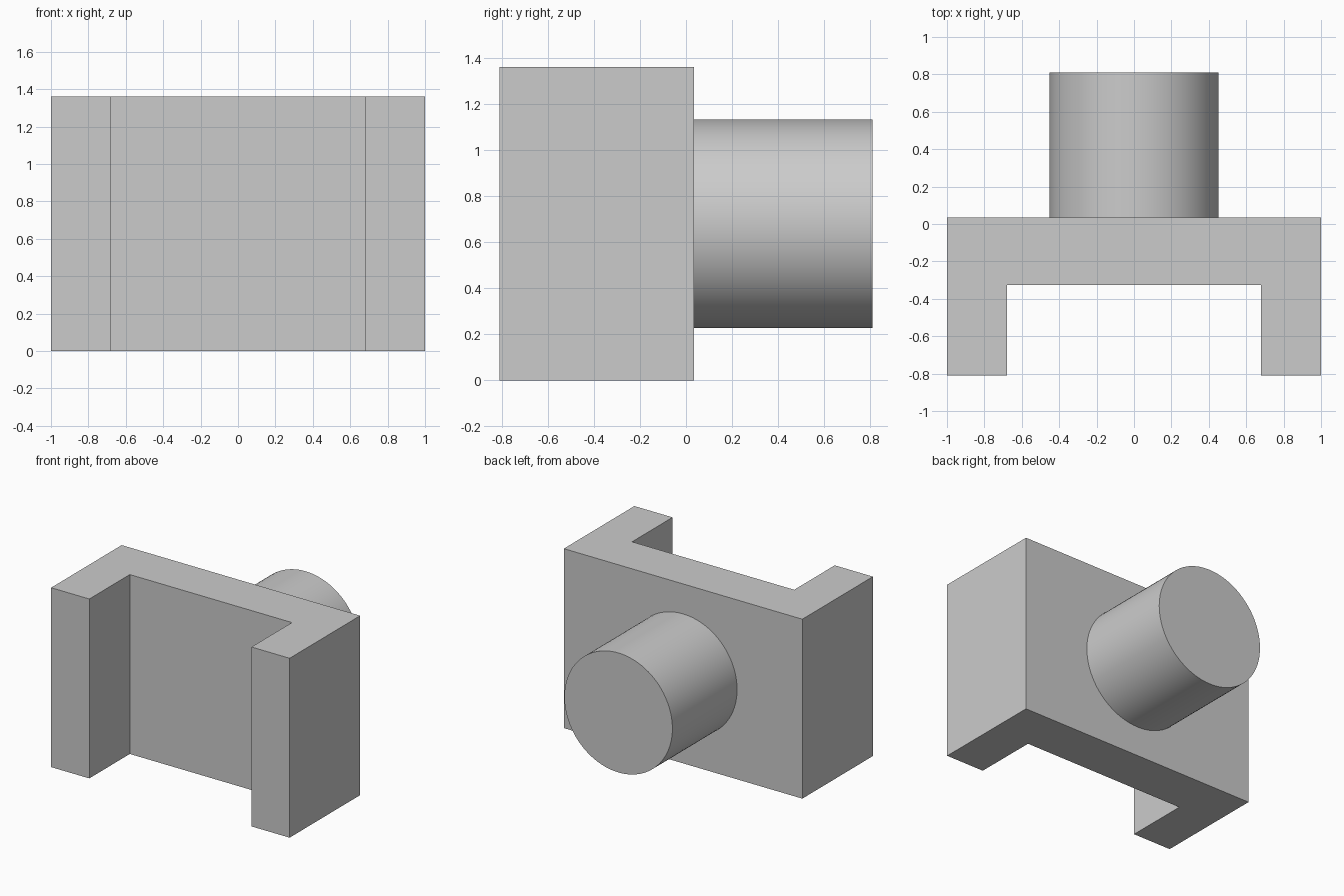
import bpy
import bmesh
import math
from mathutils import Matrix

cube = bpy.data.objects.get("Cube")
if cube:
    bpy.data.objects.remove(cube, do_unlink=True)

HEIGHT = 1.36
BACK, INNER, FRONT = 0.035, -0.325, -0.81
SLOT = 0.68
PEG_END, PEG_RADIUS = 0.81, 0.453

# Plain grey for the whole part
grey = bpy.data.materials.new("grey")
grey.use_nodes = True
colour = (0.6, 0.6, 0.6, 1)
grey.diffuse_color = colour
grey.node_tree.nodes["Principled BSDF"].inputs["Base Color"].default_value = colour


def add_object(name, bm):
    bmesh.ops.recalc_face_normals(bm, faces=bm.faces)
    mesh = bpy.data.meshes.new(name)
    bm.to_mesh(mesh)
    bm.free()
    mesh.materials.append(grey)
    obj = bpy.data.objects.new(name, mesh)
    bpy.context.collection.objects.link(obj)
    return obj


# U-shaped bracket: half outline mirrored across x, then extruded upward
half = [(1, BACK), (1, FRONT), (SLOT, FRONT), (SLOT, INNER)]
outline = half + [(-x, y) for x, y in reversed(half)]
bm = bmesh.new()
base = bm.faces.new([bm.verts.new((x, y, 0)) for x, y in outline])
top = bmesh.ops.extrude_face_region(bm, geom=[base])["geom"]
bmesh.ops.translate(bm, vec=(0, 0, HEIGHT),
                    verts=[v for v in top if isinstance(v, bmesh.types.BMVert)])
add_object("bracket", bm)

# Round peg on the back
bm = bmesh.new()
placement = (Matrix.Translation((0, (BACK + PEG_END) / 2, HEIGHT / 2))
             @ Matrix.Rotation(math.pi / 2, 4, "X"))
bmesh.ops.create_cone(bm, cap_ends=True, segments=96, radius1=PEG_RADIUS,
                      radius2=PEG_RADIUS, depth=PEG_END - BACK, matrix=placement)
peg = add_object("peg", bm)
bpy.ops.object.select_all(action="DESELECT")
peg.select_set(True)
bpy.context.view_layer.objects.active = peg
bpy.ops.object.shade_smooth_by_angle(angle=math.radians(30))
